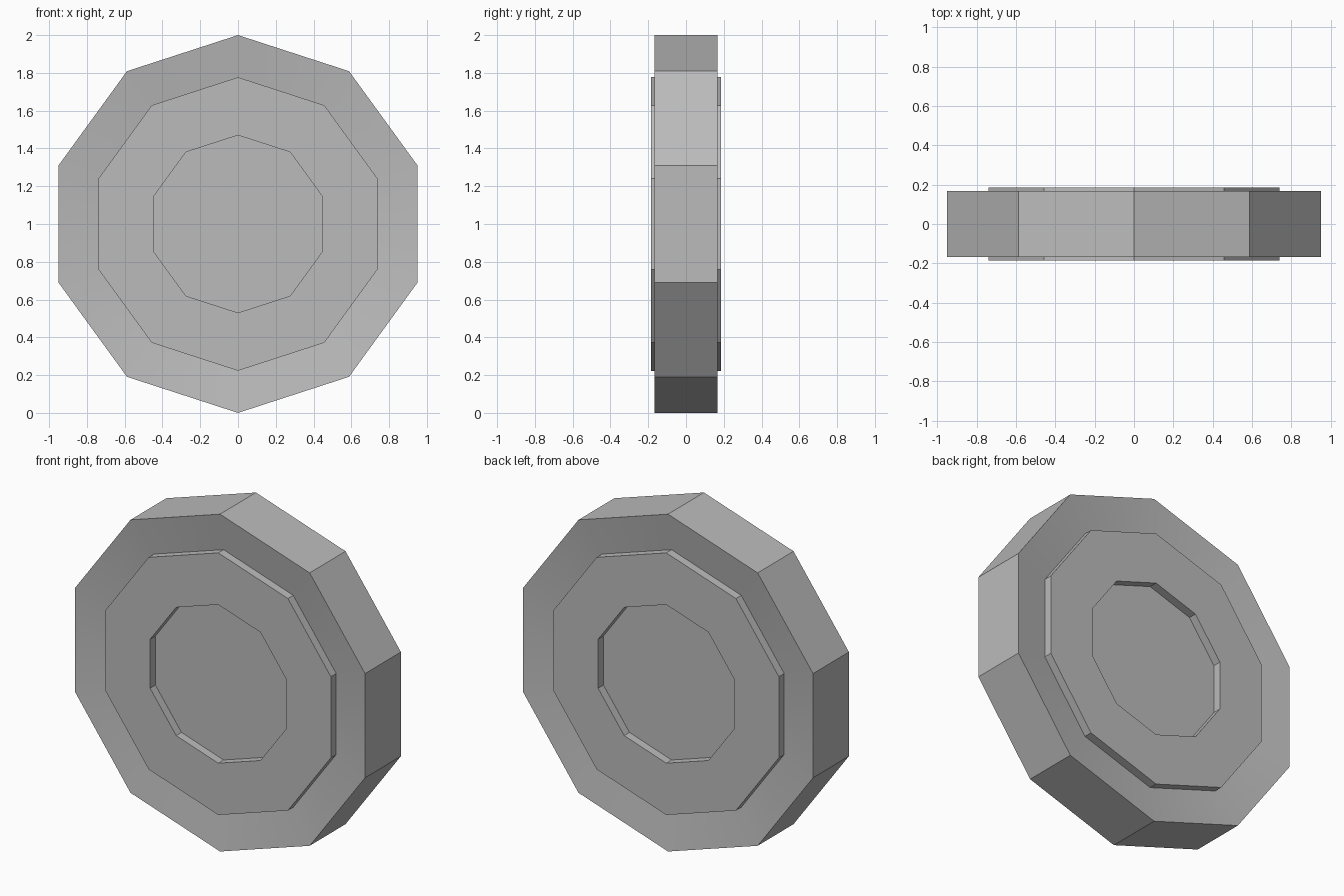
import bpy
import bmesh
import math

cube = bpy.data.objects.get("Cube")
if cube:
    bpy.data.objects.remove(cube, do_unlink=True)

SIDES = 10
CENTRE_Z = 1.0

grey = bpy.data.materials.new("plain_grey")
grey.use_nodes = True
colour = (0.5, 0.5, 0.5, 1)
grey.diffuse_color = colour
grey.node_tree.nodes["Principled BSDF"].inputs["Base Color"].default_value = colour


def lathe(name, profile, cap=False):
    """Turn (radius, y) points about the wheel axis; cap fills the last ring."""
    bm = bmesh.new()
    rings = []
    for radius, y in profile:
        ring = []
        for i in range(SIDES):
            a = 2 * math.pi * i / SIDES
            ring.append(bm.verts.new((radius * math.sin(a), y,
                                      CENTRE_Z + radius * math.cos(a))))
        rings.append(ring)
    outward = rings[0][0].co.y > rings[-1][0].co.y
    for r0, r1 in zip(rings, rings[1:]):
        for i in range(SIDES):
            j = (i + 1) % SIDES
            bm.faces.new((r0[i], r0[j], r1[j], r1[i]))
    if cap:
        bm.faces.new(rings[-1])
    # Orient every face toward the outside of the wheel
    bm.normal_update()
    bmesh.ops.recalc_face_normals(bm, faces=bm.faces)
    probe = max(bm.faces, key=lambda f: abs(f.normal.y))
    if probe.normal.y * probe.calc_center_median().y < 0:
        bmesh.ops.reverse_faces(bm, faces=bm.faces)
    mesh = bpy.data.meshes.new(name)
    bm.to_mesh(mesh)
    bm.free()
    mesh.materials.append(grey)
    obj = bpy.data.objects.new(name, mesh)
    bpy.context.collection.objects.link(obj)
    bpy.ops.object.select_all(action='DESELECT')
    obj.select_set(True)
    bpy.context.view_layer.objects.active = obj
    bpy.ops.object.shade_smooth_by_angle(angle=math.radians(30))


TREAD_R, RIM_R, HUB_R = 1.0, 0.777, 0.47
TREAD_Y, RIM_Y, DISH_Y = 0.168, 0.185, 0.135

# Tyre: flat tread with side walls sloping inward to the rim
lathe("tyre", [(RIM_R, -DISH_Y), (TREAD_R, -TREAD_Y),
               (TREAD_R, TREAD_Y), (RIM_R, DISH_Y)])

# Raised rim with a sunken hub disc on each side
for side, s in (("front", -1), ("back", 1)):
    lathe(side + "_rim", [(RIM_R, s * DISH_Y), (RIM_R, s * RIM_Y),
                          (HUB_R, s * RIM_Y), (HUB_R, s * DISH_Y)], cap=True)
